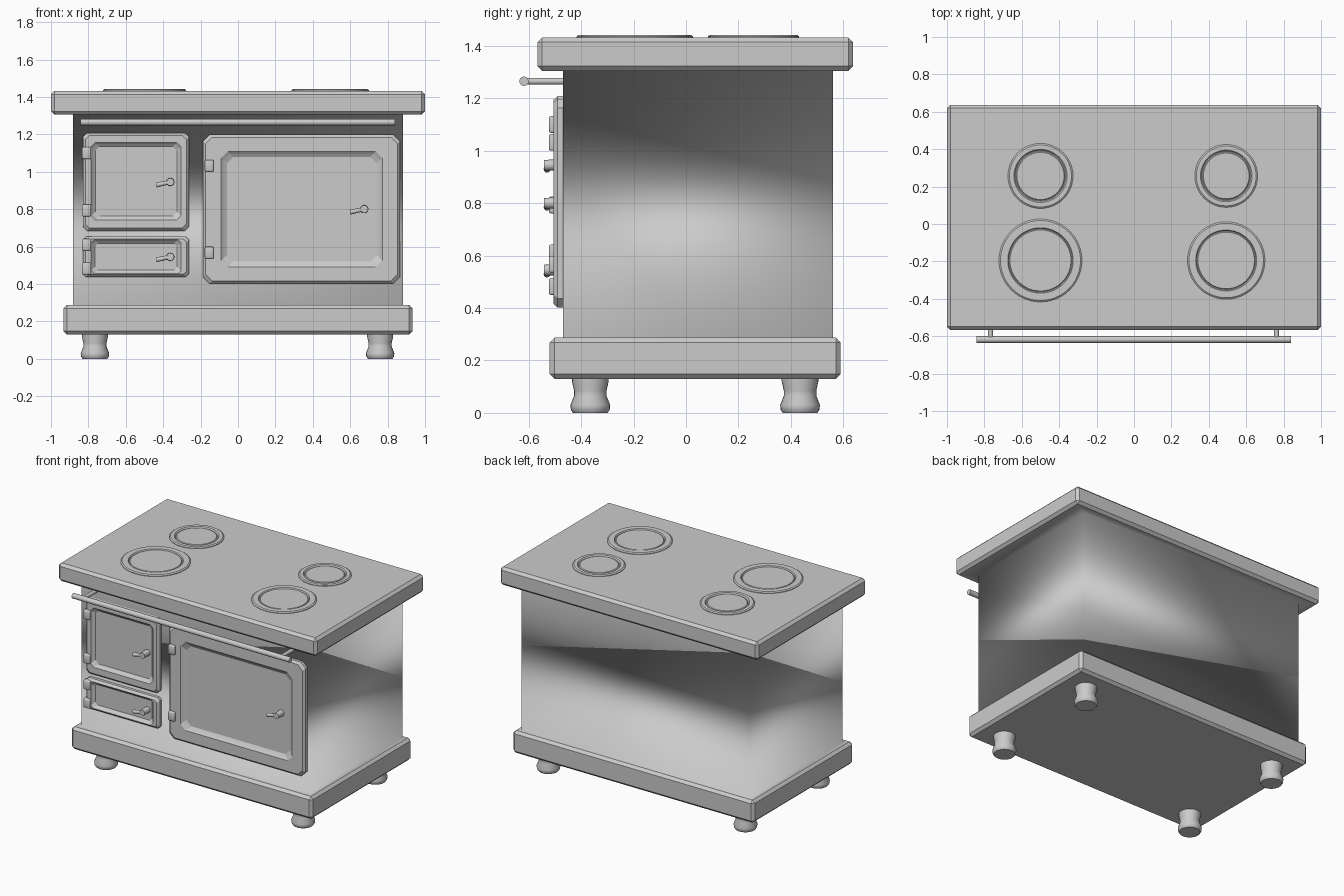
import bpy, bmesh, math
from mathutils import Vector, Matrix

if "Cube" in bpy.data.objects:
    bpy.data.objects.remove(bpy.data.objects["Cube"])

GREY = (0.6, 0.6, 0.6, 1)
metal = bpy.data.materials.new("grey_metal")
metal.use_nodes = True
metal.diffuse_color = GREY
metal.node_tree.nodes["Principled BSDF"].inputs["Base Color"].default_value = GREY


def finish(name, bm, smooth_angle=None):
    """Turn a bmesh into a named object."""
    me = bpy.data.meshes.new(name)
    bm.to_mesh(me)
    bm.free()
    me.materials.append(metal)
    if smooth_angle:
        me.shade_smooth()
        me.set_sharp_from_angle(angle=math.radians(smooth_angle))
    ob = bpy.data.objects.new(name, me)
    bpy.context.collection.objects.link(ob)
    return ob


def loft(bm, loops, cap_start=True, cap_end=True):
    """Skin a list of equal-length point loops."""
    rings = [[bm.verts.new(p) for p in loop] for loop in loops]
    n = len(rings[0])
    for a, b in zip(rings, rings[1:]):
        for i in range(n):
            j = (i + 1) % n
            bm.faces.new((a[i], a[j], b[j], b[i]))
    if cap_start:
        bm.faces.new(rings[0][::-1])
    if cap_end:
        bm.faces.new(rings[-1])
    bmesh.ops.recalc_face_normals(bm, faces=bm.faces)


def turned(name, profile, x, y, sides, angle=35):
    """Revolve a (radius, z) profile around a vertical axis."""
    bm = bmesh.new()
    loft(bm, [[(x + r * math.cos(t), y + r * math.sin(t), z)
               for t in (math.tau * i / sides for i in range(sides))]
              for r, z in profile])
    return finish(name, bm, angle)


def rod(bm, a, b, r1, r2, sides=16):
    """Add a tapered rod between two points."""
    a, b = Vector(a), Vector(b)
    turn = (b - a).to_track_quat('Z', 'Y').to_matrix().to_4x4()
    bmesh.ops.create_cone(bm, cap_ends=True, segments=sides, radius1=r1, radius2=r2,
                          depth=(b - a).length,
                          matrix=Matrix.Translation((a + b) / 2) @ turn)


# Main shell: plinth, body and worktop as one stepped mesh
def rect(hx, y0, y1, z):
    return [(-hx, y0, z), (hx, y0, z), (hx, y1, z), (-hx, y1, z)]


PLINTH, BODY, TOP = (0.933, -0.52, 0.59), (0.883, -0.47, 0.56), (1.0, -0.567, 0.637)
bm = bmesh.new()
loft(bm, [rect(*PLINTH, 0.13), rect(*PLINTH, 0.287), rect(*BODY, 0.287),
          rect(*BODY, 1.305), rect(*TOP, 1.305), rect(*TOP, 1.432)])


def on_body(v):
    return abs(v.co.x) < 0.89


bmesh.ops.bevel(bm, geom=[e for e in bm.edges if not any(on_body(v) for v in e.verts)],
                offset=0.018, segments=1, affect='EDGES', profile=0.5)
for f in bm.faces:
    f.smooth = any(on_body(v) for v in f.verts)
for e in bm.edges:
    a, b = e.verts
    if on_body(a) and on_body(b) and abs(a.co.z - b.co.z) > 0.5:
        e.smooth = False
finish("stove_shell", bm)

# Turned feet
FOOT = [(0.066, 0), (0.074, 0.012), (0.076, 0.03), (0.062, 0.065),
        (0.062, 0.085), (0.07, 0.12), (0.07, 0.14)]
for side, x in (("right", -0.765), ("left", 0.76)):
    for end, y in (("front", -0.365), ("back", 0.435)):
        turned(f"{end}_{side}_foot", FOOT, x, y, 24, 50)


# Doors: chamfered slabs with a recessed panel
def octagon(x0, x1, z0, z1, c, y):
    return [(x, y, z) for x, z in (
        (x0 + c, z0), (x1 - c, z0), (x1, z0 + c), (x1, z1 - c),
        (x1 - c, z1), (x0 + c, z1), (x0, z1 - c), (x0, z0 + c))]


def door(name, outer, panel, cut, slope):
    def grown(box, d):
        return box[0] + d, box[1] - d, box[2] + d, box[3] - d
    bm = bmesh.new()
    loft(bm, [octagon(*outer, cut, -0.455),
              octagon(*outer, cut, -0.49),
              octagon(*grown(outer, 0.014), cut, -0.505),
              octagon(*panel, cut, -0.505),
              octagon(*grown(panel, slope * 0.4), cut, -0.495),
              octagon(*grown(panel, slope), cut, -0.484)])
    finish(name, bm)


door("oven_door", (-0.187, 0.866, 0.402, 1.198), (-0.09, 0.772, 0.49, 1.108), 0.035, 0.03)
door("firebox_door", (-0.83, -0.262, 0.684, 1.208), (-0.785, -0.305, 0.742, 1.157), 0.022, 0.022)
door("ash_door", (-0.83, -0.262, 0.438, 0.653), (-0.785, -0.305, 0.455, 0.637), 0.016, 0.02)

# Hinges
for name, x, heights in (("oven_hinge", -0.154, (1.032, 0.567)),
                         ("firebox_hinge", -0.81, (1.1, 0.793)),
                         ("ash_hinge", -0.81, (0.61, 0.482))):
    for z in heights:
        bm = bmesh.new()
        bmesh.ops.create_cube(bm, size=1, matrix=Matrix.Translation((x, -0.5, z))
                              @ Matrix.Diagonal((0.048, 0.046, 0.064, 1)))
        bmesh.ops.bevel(bm, geom=bm.edges[:], offset=0.007, segments=2,
                        affect='EDGES', profile=0.5)
        finish(name, bm, 50)

# Lever handles on a round spindle
for name, x, z in (("oven_handle", 0.675, 0.8), ("firebox_handle", -0.362, 0.945),
                   ("ash_handle", -0.362, 0.545)):
    bm = bmesh.new()
    rod(bm, (x, -0.48, z), (x, -0.542, z), 0.022, 0.02)
    rod(bm, (x, -0.53, z), (x - 0.075, -0.53, z - 0.016), 0.011, 0.013, 12)
    finish(name, bm, 40)

# Towel rail with two posts
bm = bmesh.new()
rod(bm, (-0.843, -0.618, 1.265), (0.84, -0.618, 1.265), 0.018, 0.018)
for x in (-0.767, 0.762):
    rod(bm, (x, -0.618, 1.265), (x, -0.46, 1.265), 0.013, 0.013)
finish("towel_rail", bm, 40)

# Burner rings with a grooved inner plate
for name, x, y, r, ri, groove in (
        ("front_right_burner", -0.5, -0.195, 0.222, 0.175, 0.012),
        ("back_right_burner", -0.5, 0.257, 0.174, 0.142, 0.016),
        ("front_left_burner", 0.493, -0.195, 0.207, 0.163, 0.012),
        ("back_left_burner", 0.493, 0.257, 0.168, 0.138, 0.016)):
    turned(name, [(r, 1.425), (r, 1.436), (r - 0.008, 1.442), (ri, 1.442),
                  (ri - groove * 0.4, 1.434), (ri - groove * 0.7, 1.434),
                  (ri - groove, 1.439)], x, y, 48, 25)
